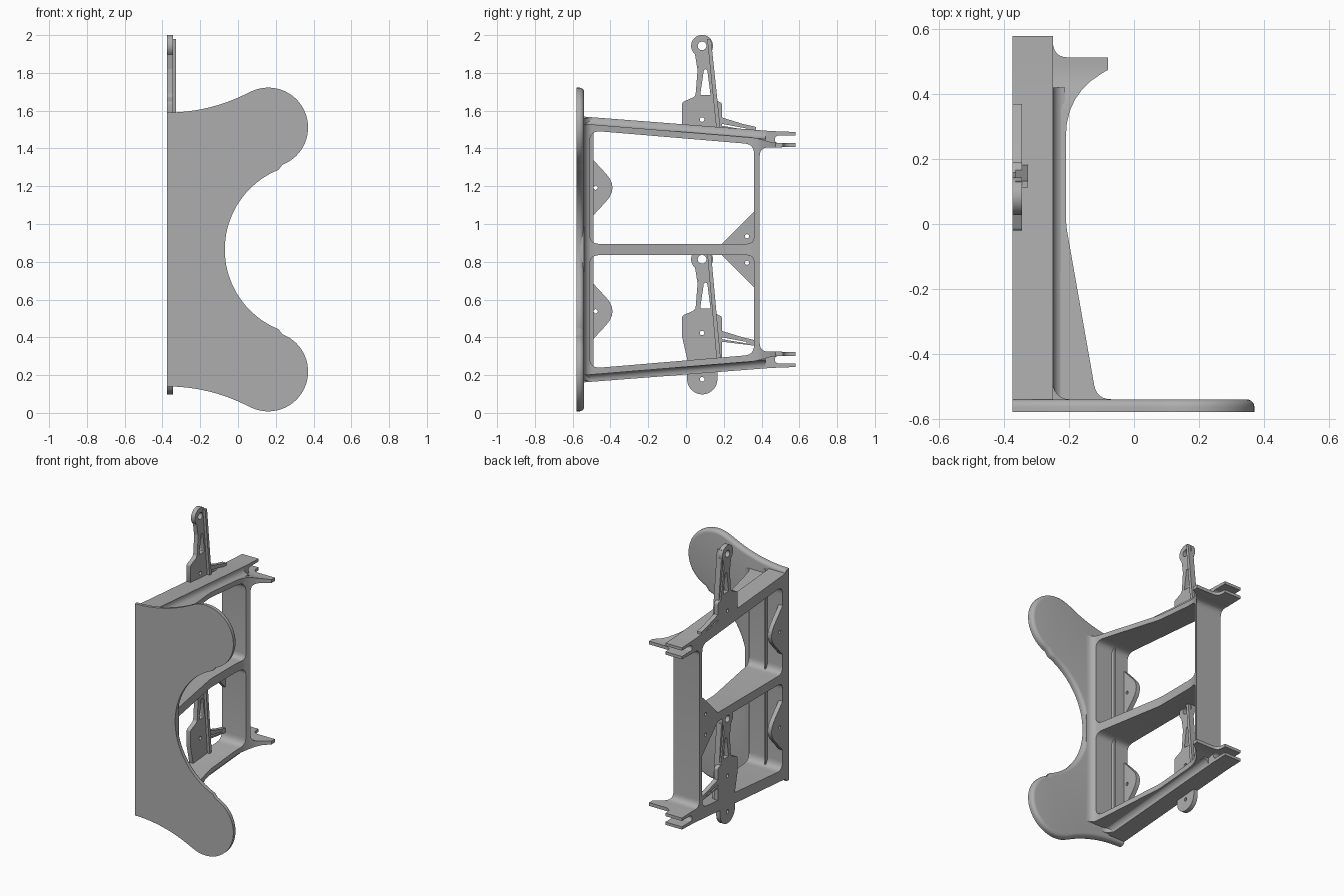
import bpy, bmesh, math
from mathutils import Vector

cube = bpy.data.objects.get("Cube")
if cube:
    bpy.data.objects.remove(cube, do_unlink=True)

GREY = (0.42, 0.42, 0.42, 1)
mat = bpy.data.materials.new("plain grey")
mat.use_nodes = True
mat.diffuse_color = GREY
mat.node_tree.nodes["Principled BSDF"].inputs["Base Color"].default_value = GREY

MID = 0.865      # height of the frame's mirror plane
OUT = -0.375     # outer side of the frame
PLACE = {
    "YZ": lambda u, v, d: (d, u, v),
    "XZ": lambda u, v, d: (u, d, v),
    "XY": lambda u, v, d: (u, v, d),
}


def flip(loop):
    return [(p[0], 2 * MID - p[1], *p[2:]) for p in reversed(loop)]


def arc(cx, cy, r, a, b, n=16):
    angles = [math.radians(a + (b - a) * i / n) for i in range(n + 1)]
    return [(cx + r * math.cos(t), cy + r * math.sin(t)) for t in angles]


def hole(cx, cy, r):
    return arc(cx, cy, r, 0, 345, 23)


def rounded(points):
    """Corners given as (u, v, radius) become smooth bends."""
    out = []
    for i, p in enumerate(points):
        c = Vector(p[:2])
        if len(p) < 3:
            out.append(tuple(c))
            continue
        a = (Vector(points[i - 1][:2]) - c).normalized() * p[2]
        b = (Vector(points[(i + 1) % len(points)][:2]) - c).normalized() * p[2]
        for k in range(7):
            t = k / 6
            out.append(tuple(c + a * (1 - t) ** 2 + b * t ** 2))
    return out


def slab(name, plane, loops, near, far):
    """Extrude an outline, with optional holes, between two depths."""
    bm = bmesh.new()
    edges = []
    for loop in loops:
        vs = [bm.verts.new(PLACE[plane](p[0], p[1], near)) for p in loop]
        if len(loops) == 1:
            bm.faces.new(vs)
        else:
            edges += [bm.edges.new((vs[i - 1], vs[i])) for i in range(len(vs))]
    if edges:
        bmesh.ops.triangle_fill(bm, edges=edges, use_beauty=True)
    ext = bmesh.ops.extrude_face_region(bm, geom=bm.faces[:])["geom"]
    shift = Vector(PLACE[plane](0, 0, far - near))
    bmesh.ops.translate(bm, verts=[g for g in ext if isinstance(g, bmesh.types.BMVert)], vec=shift)
    bmesh.ops.recalc_face_normals(bm, faces=bm.faces[:])
    me = bpy.data.meshes.new(name)
    bm.to_mesh(me)
    bm.free()
    me.materials.append(mat)
    ob = bpy.data.objects.new(name, me)
    bpy.context.collection.objects.link(ob)
    return ob


def edit(ob, action):
    bm = bmesh.new()
    bm.from_mesh(ob.data)
    action(bm)
    bm.to_mesh(ob.data)
    bm.free()


# Front plate: two round lobes around a deep scoop, rear rim rounded over
lobe = (arc(OUT, 2.522, 0.932, -90, -62.3, 12) + arc(0.16, 1.511, 0.211, 117, -69, 32)
        + arc(0.385, MID, 0.455, 112, 180, 20))
plate = slab("front_plate", "XZ", [lobe + flip(lobe)[1:]], -0.58, -0.54)


def round_rim(bm):
    rim = [e for e in bm.edges if all(v.co.y > -0.55 for v in e.verts)
           and any(v.co.x > OUT + 0.001 for v in e.verts)]
    bmesh.ops.bevel(bm, geom=rim, offset=0.024, segments=5, profile=0.5, affect="EDGES")


edit(plate, round_rim)

# Frame side: deep outer web with forked rear ends and two windows
window = rounded([(-0.51, 0.895, 0.05), (0.36, 0.895, 0.04),
                  (0.36, 1.422, 0.05), (-0.51, 1.495, 0.06)])
web = rounded([(0.39, MID), (0.39, 1.408, 0.05), (0.45, 1.405, 0.03), (0.58, 1.408),
               (0.58, 1.428), (0.47, 1.428, 0.022), (0.47, 1.468, 0.022), (0.58, 1.468),
               (0.58, 1.487), (0.45, 1.492, 0.04), (-0.56, 1.57)])
slab("frame_web", "YZ", [web + flip(web)[:-1], window, flip(window)], OUT, -0.25)

# Frame flanges: thin window lining, tapered in plan, with rear arms
lining = rounded([(0.39, MID), (0.39, 1.408, 0.05), (0.45, 1.405, 0.03), (0.57, 1.408),
                  (0.57, 1.428), (0.46, 1.43, 0.03), (0.37, 1.456, 0.03), (-0.56, 1.532)])
flange = slab("frame_flange", "YZ", [lining + flip(lining)[:-1], window, flip(window)], OUT + 0.002, 0)
plan = rounded([(-0.39, -0.57), (-0.07, -0.57), (-0.07, -0.54), (-0.115, -0.54, 0.045),
                (-0.21, 0.0, 0.03), (-0.21, 0.4, 0.13), (-0.08, 0.475),
                (-0.08, 0.513), (-0.25, 0.513, 0.05), (-0.25, 0.6), (-0.39, 0.6)])
cutter = slab("plan_cutter", "XY", [plan], 0, 2)
cutter.hide_render = True
mod = flange.modifiers.new("plan", "BOOLEAN")
mod.operation = "INTERSECT"
mod.solver = "EXACT"
mod.object = cutter
bpy.context.view_layer.objects.active = flange
bpy.ops.object.modifier_apply(modifier="plan")
bpy.data.objects.remove(cutter, do_unlink=True)

# Fillets where the beam webs meet their flanges, following the beam slope
for name, sign in (("upper_beam_fillet", 1), ("lower_beam_fillet", -1)):
    cove = [(-0.26, 1.51), (-0.26, 1.566)] + arc(-0.212, 1.566, 0.038, 180, 270, 6) + [(-0.212, 1.51)]
    fillet = slab(name, "XZ", [cove], -0.55, 0.42)

    def slope(bm):
        for v in bm.verts:
            v.co.z -= 0.081 * (v.co.y + 0.55)
            if sign < 0:
                v.co.z = 2 * MID - v.co.z
        if sign < 0:
            bmesh.ops.reverse_faces(bm, faces=bm.faces[:])

    edit(fillet, slope)

# Cove between the frame and the back of the front plate
root = [(-0.26, -0.55), (-0.2, -0.55)] + arc(-0.2, -0.49, 0.05, 270, 180, 6) + [(-0.26, -0.49)]
slab("front_root_cove", "XY", [root], 0.17, 1.56)

# Mounting tabs on the front wall and gussets at the middle beam
tab = rounded([(-0.52, 1.02), (-0.51, 1.025, 0.01), (-0.355, 1.192, 0.1), (-0.51, 1.36, 0.01), (-0.52, 1.37)])
gusset = [(0.18, 0.885), (0.37, 0.885), (0.37, 1.075)]
eye = hole(-0.478, 1.192, 0.011)
pin = hole(0.323, 0.935, 0.011)
for level, side in (("upper", lambda p: p), ("lower", flip)):
    slab(level + "_front_tab", "YZ", [side(tab), side(eye)], OUT, OUT + 0.03)
    slab(level + "_gusset", "YZ", [side(gusset), side(pin)], OUT, OUT + 0.03)


# Upright brackets: round eye, slotted neck, stiffening rib and trailing arm
def bracket(name, dz, base):
    def at(loop):
        return [(p[0], p[1] + dz) for p in loop]

    body = rounded([(0.012, base), (-0.02, 1.53), (-0.02, 1.645, 0.01), (0.05, 1.675, 0.02), (0.064, 1.85, 0.03)])
    body += arc(0.085, 1.943, 0.058, 230, -40, 24)
    body += rounded([(0.125, 1.86), (0.158, 1.655), (0.19, 1.64, 0.01), (0.19, 1.565, 0.01), (0.19, base)])
    slot = rounded([(0.075, 1.682, 0.006), (0.13, 1.682, 0.006), (0.112, 1.82, 0.012), (0.095, 1.82, 0.012)])
    holes = [slot, hole(0.085, 1.943, 0.023), hole(0.085, 1.553, 0.012)]
    slab(name + "_bracket", "YZ", [at(body)] + [at(h) for h in holes], OUT, OUT + 0.03)
    rib = [(0.112, 1.98), (0.132, 1.98), (0.186, base), (0.164, base)]
    slab(name + "_bracket_rib", "YZ", [at(rib)], OUT + 0.01, OUT + 0.048)
    arm = [(0.18, 1.567), (0.3, 1.53), (0.44, 1.5), (0.44, 1.485), (0.2, 1.495), (0.18, 1.495),
           (0.18, 1.513), (0.32, 1.496), (0.32, 1.506), (0.18, 1.532)]
    upper_arm = arm[:2] + [(0.37, 1.514), (0.37, 1.492), (0.32, 1.498)] + arm[-2:]
    lower_arm = [(0.18, 1.522), (0.32, 1.498), (0.37, 1.5), (0.37, 1.485), (0.18, 1.508)]
    slab(name + "_bracket_arm", "YZ", [at(upper_arm)], OUT, OUT + 0.03)
    slab(name + "_bracket_arm_strut", "YZ", [at(lower_arm)], OUT, OUT + 0.03)


bracket("upper", 0, 1.47)
bracket("lower", -1.13, 1.39)

# Rounded lug under the lower beam
lug = [(0.168, 0.25), (0.005, 0.25)] + arc(0.086, 0.178, 0.08, 180, 360, 24)
slab("lower_lug", "YZ", [lug, hole(0.086, 0.178, 0.012)], OUT, OUT + 0.03)

# Smooth bends, crisp edges
bpy.ops.object.select_all(action="DESELECT")
for ob in bpy.context.collection.objects:
    if ob.type == "MESH":
        ob.select_set(True)
        bpy.context.view_layer.objects.active = ob
bpy.ops.object.shade_smooth_by_angle(angle=math.radians(35))
